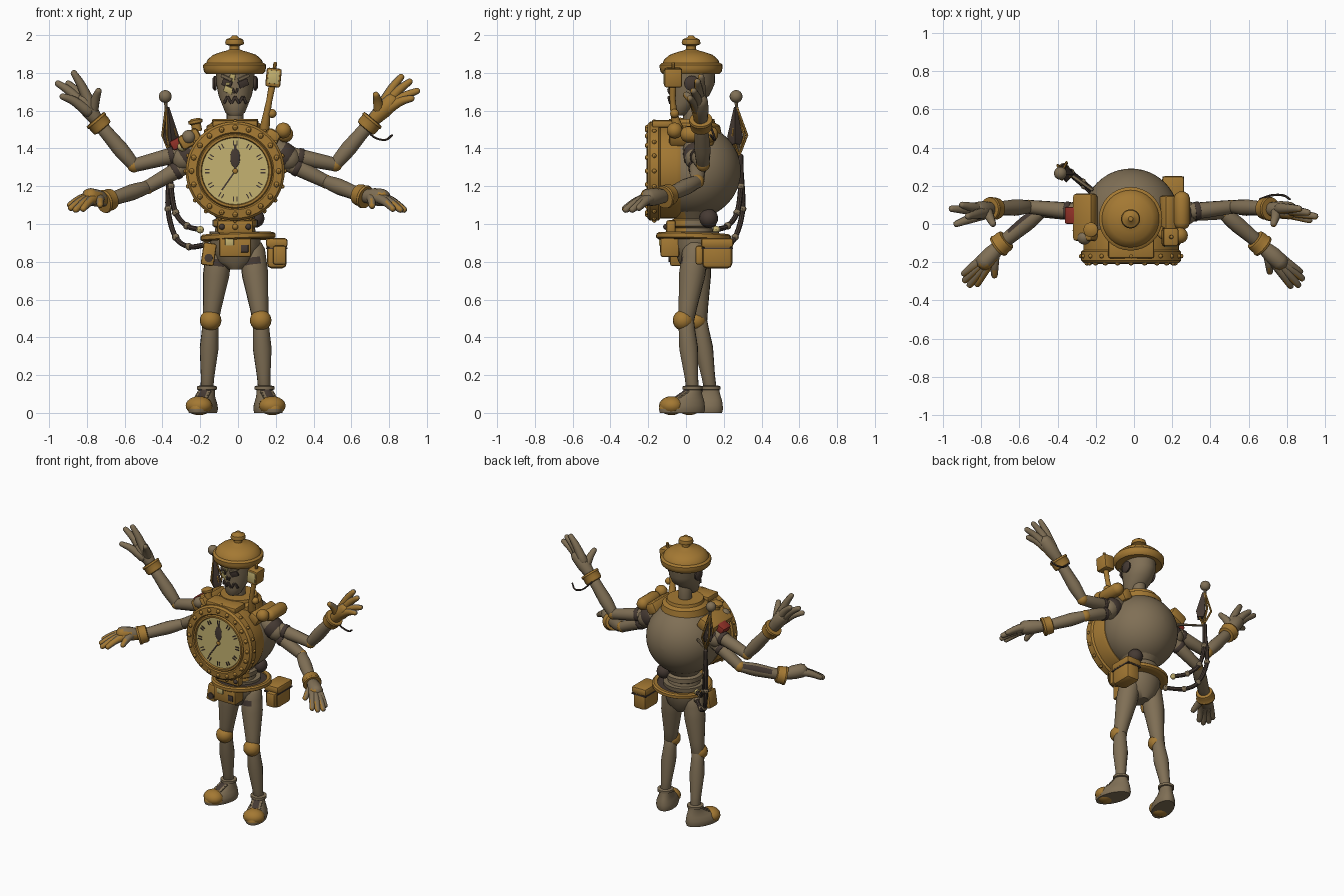
import bpy, bmesh, math
from mathutils import Vector as V, Matrix, Euler

if "Cube" in bpy.data.objects:
    bpy.data.objects.remove(bpy.data.objects["Cube"])

def mat(name, *rgb):
    m = bpy.data.materials.new(name)
    m.diffuse_color = (*rgb, 1)
    m.use_nodes = True
    m.node_tree.nodes["Principled BSDF"].inputs["Base Color"].default_value = m.diffuse_color
    return m

GOLD, GREY = mat("aged gold", .37, .19, .033), mat("grey brown", .215, .16, .092)
CREAM, DARK = mat("dial cream", .56, .45, .165), mat("dark brown", .06, .042, .033)
RED, CX = mat("dull red", .28, .03, .02), -.015

def finish(bm, name, mats, rule=None):
    bmesh.ops.recalc_face_normals(bm, faces=bm.faces)
    bm.normal_update()
    for f in bm.faces:
        f.material_index = rule(f.calc_center_median(), f.normal) if rule else 0
    me = bpy.data.meshes.new(name)
    bm.to_mesh(me)
    bm.free()
    for m in mats if isinstance(mats, list) else [mats]:
        me.materials.append(m)
    ob = bpy.data.objects.new(name, me)
    bpy.context.collection.objects.link(ob)
    bpy.ops.object.select_all(action='DESELECT')
    ob.select_set(True)
    bpy.context.view_layer.objects.active = ob
    bpy.ops.object.shade_smooth_by_angle(angle=math.radians(40))
    return ob

def skin(name, rings, mats, rule=None):
    bm, n = bmesh.new(), len(rings[0])
    vs = [[bm.verts.new(p) for p in r] for r in rings]
    for a, b in zip(vs, vs[1:]):
        for i in range(n):
            bm.faces.new((a[i], a[(i+1) % n], b[(i+1) % n], b[i]))
    bm.faces.new(vs[0])
    bm.faces.new(vs[-1])
    return finish(bm, name, mats, rule)

def circle(n):
    return [(math.cos(2*math.pi*i/n), math.sin(2*math.pi*i/n)) for i in range(n)]

def loft(name, rings, mats, rule=None, n=32):
    """Stack of ellipses (z, rx, ry, centre y) around the z axis."""
    return skin(name, [[(CX+rx*c, cy+ry*s, z) for c, s in circle(n)] for z, rx, ry, cy in rings], mats, rule)

def lathe(name, prof, loc, axis, mats, n=32):
    """Profile (radius, distance along axis)."""
    q = V(axis).to_track_quat('Z', 'Y')
    return skin(name, [[V(loc)+q @ V((r*c, r*s, h)) for c, s in circle(n)] for r, h in prof], mats)

def tube(name, pts, radii, mats, rule=None, n=14, steps=1):
    pts = [V(p) for p in pts]
    radii = radii if isinstance(radii, list) else [radii]*len(pts)
    if steps > 1:  # smooth path
        ext = [2*pts[0]-pts[1]] + pts + [2*pts[-1]-pts[-2]]
        P, R = [], []
        for i in range(len(pts)-1):
            a, b, c, d = ext[i:i+4]
            for t in (k/steps for k in range(steps)):
                P.append(.5*(2*b+(c-a)*t+(2*a-5*b+4*c-d)*t*t+(3*b-a-3*c+d)*t**3))
                R.append(radii[i]*(1-t)+radii[i+1]*t)
        pts, radii = P+[pts[-1]], R+[radii[-1]]
    d0, d1 = (pts[1]-pts[0]).normalized(), (pts[-1]-pts[-2]).normalized()
    r0, r1 = radii[0], radii[-1]
    # rounded ends
    P = [pts[0]-d0*r0*.8, pts[0]-d0*r0*.5] + pts + [pts[-1]+d1*r1*.5, pts[-1]+d1*r1*.8]
    R = [r0*.3, r0*.8] + radii + [r1*.8, r1*.3]
    rings, u = [], d0.orthogonal().normalized()
    for i, p in enumerate(P):
        d = (P[min(i+1, len(P)-1)]-P[max(i-1, 0)]).normalized()
        u = (u-d*u.dot(d)).normalized()
        rings.append([p+R[i]*(u*c+d.cross(u)*s) for c, s in circle(n)])
    return skin(name, rings, mats, rule)

def ball(name, loc, size, mats, rot=0, n=16):
    bm = bmesh.new()
    bmesh.ops.create_uvsphere(bm, u_segments=n, v_segments=n*3//4, radius=1, matrix=Matrix.LocRotScale(
        V(loc), Euler((0, 0, rot)), V(size if isinstance(size, tuple) else (size,)*3)))
    return finish(bm, name, mats)

def box(name, loc, size, mats, rot=(0, 0, 0), bevel=.012):
    bm = bmesh.new()
    bmesh.ops.create_cube(bm, size=1, matrix=Matrix.Diagonal((*size, 1)))
    if bevel:
        bmesh.ops.bevel(bm, geom=bm.edges[:], offset=bevel, segments=2, affect='EDGES', profile=.5)
    bm.transform(Matrix.LocRotScale(V(loc), Euler(rot), None))
    return finish(bm, name, mats)

# torso: round back shell, clock drum in front
C = V((CX, 0, 1.28))
shell = [(.25*math.sin(t*math.pi/24), .04+.25*math.cos(t*math.pi/24)) for t in range(1, 18)]
lathe("torso_shell", [(.004, .29)]+shell, C, (0, 1, 0), GREY, 40)
lathe("clock_drum", [(.225, .02), (.243, .03), (.25, .05), (.25, .135), (.262, .145), (.262, .19), (.25, .203), (.205, .208),
    (.198, .2), (.192, .21), (.18, .21), (.175, .195)], C, (0, -1, 0), GOLD, 48)
lathe("clock_dial", [(.177, .19), (.177, .198)], C, (0, -1, 0), CREAM, 48)
for s, c in circle(20):
    ball("front_rivet", C+V((s*.23, -.203, c*.23)), .015, GOLD, n=8)
    ball("side_rivet", C+V((s*.262, -.168, c*.262)), .012, GOLD, n=8)
for s, c in circle(12):
    for k in (-.009, .009):
        box("hour_mark", C+V((s*.148+c*k, -.2, c*.148-s*k)), (.006, .006, .026), DARK, (0, math.atan2(s, c), 0), 0)
box("hour_hand", C+V((0, -.202, .07)), (.012, .006, .14), DARK, bevel=0)
ball("hour_hand_leaf", C+V((0, -.202, .07)), (.026, .005, .05), DARK)
box("minute_hand", C+V((-.035, -.202, -.05)), (.008, .006, .125), DARK, (0, math.radians(35), 0), 0)
ball("hand_pin", C+V((0, -.202, 0)), (.014, .008, .014), GOLD)

# collar and neck
lathe("collar", [(.16, -.05), (.15, 0), (.125, .015), (.12, .035), (.09, .035)], (CX, .03, 1.52), (0, 0, 1), GOLD)
box("collar_block", (CX, -.12, 1.53), (.24, .12, .04), GOLD)
tube("neck", [(CX, .03, 1.5), (CX, .03, 1.68)], .045, GREY)

# head
HEAD = [(1.575, .035, .035, -.035), (1.59, .052, .05, -.03), (1.63, .068, .07, -.015), (1.68, .088, .105, .018),
    (1.74, .1, .122, .03), (1.85, .105, .125, .03)]
loft("skull", HEAD, GREY)

def face_plate(name, x, z, w, h, m, tilt=0, out=0):
    a, b = next((a, b) for a, b in zip(HEAD, HEAD[1:]) if a[0] <= z <= b[0])
    _, rx, ry, cy = V(a).lerp(V(b), (z-a[0])/(b[0]-a[0]))
    y = cy-ry*math.sqrt(max(0, 1-(x/rx)**2))
    box(name, (CX+x, y-out, z), (w, .014, h), m, (math.radians(12), tilt, x*6), .003)

for s in (-1, 1):
    face_plate("eye_socket", s*.043, 1.745, .054, .038, DARK, -s*.4, .002)
    face_plate("brow", s*.045, 1.775, .065, .016, GREY, -s*.4, .008)
    face_plate("nostril", s*.009, 1.705, .012, .026, DARK, s*.3, .002)
    lathe("ear", [(.036, 0), (.04, .012), (.025, .022)], (CX+s*.098, .03, 1.745), (s, 0, 0), DARK)
face_plate("eye", -.038, 1.742, .02, .014, CREAM, 0, .007)
face_plate("cheek_patch", -.035, 1.71, .05, .035, CREAM, .4, .001)
face_plate("forehead_patch", -.015, 1.775, .03, .04, CREAM, .2, .002)
for i in range(6):
    face_plate("grin", -.05+i*.02, 1.657, .014, .042, DARK, .5*(-1)**i, .002)

# cap with brim band and knob
lathe("cap", [(.12, -.03), (.15, -.03), (.162, -.018), (.166, .0), (.166, .018), (.157, .026), (.15, .028), (.143, .045),
    (.115, .07), (.07, .086), (.045, .092), (.026, .1), (.026, .118), (.048, .126), (.05, .134), (.045, .152),
    (.02, .163), (.012, .174)], (-.018, .027, 1.825), (0, 0, 1), GOLD)

# shoulders
box("left_shoulder_box", (-.255, .035, 1.45), (.12, .25, .08), GOLD, (0, -.5, 0), .02)
box("right_shoulder_box", (.18, .03, 1.46), (.08, .24, .08), GOLD, (0, .5, 0), .02)
tube("right_shoulder_roll", [(.25, .005, 1.475), (.25, .135, 1.475)], .043, GOLD)
ball("right_shoulder_knob", (.24, -.06, 1.495), .042, GOLD)
ball("left_shoulder_knob", (-.26, -.07, 1.46), .038, GREY)
ball("left_shoulder_lens", (-.295, -.035, 1.41), .026, CREAM)
lathe("valve", [(.026, 0), (.026, .04), (.038, .045), (.038, .06), (.02, .07)], (-.215, -.03, 1.49), (-.2, 0, 1), GOLD)
box("red_plate", (-.325, .045, 1.425), (.065, .09, .055), RED, (0, -.5, 0))
for s in (-1, 1):
    tube("shoulder_joint", [(s*.2-.01, .05, 1.4), (s*.285-.01, .06, 1.34)], .066, GREY)
    tube("shoulder_washer", [(s*.235-.01, .055, 1.375), (s*.265-.01, .058, 1.353)], .071, DARK)

# arms and hands
def arm(name, pts, palm, tips, lim=-2):
    sh, el, wr = (V(p) for p in pts)
    palm, paint = V(palm), [GREY, GOLD]
    def rule(c, nr):
        return int(nr.y < lim)
    tube(name+"_upper", [sh, sh.lerp(el, .5), el], [.046, .042, .036], GREY)
    lathe(name+"_band", [(.045, -.014), (.048, -.01), (.048, .01), (.045, .014)], sh.lerp(el, .3), el-sh, DARK)
    ball(name+"_elbow", el, .037, GOLD)
    tube(name+"_forearm", [el, el.lerp(wr, .25), el.lerp(wr, .4), el.lerp(wr, .75), wr], [.034, .041, .043, .038, .036],
         [GREY, DARK], lambda c, n: int(name == "left_lower_arm" and n.y > .2 and n.z > .3 and -.64 < c.x < -.5))
    lathe(name+"_cuff", [(.04, -.034), (.054, -.03), (.058, -.015), (.058, .012), (.063, .02), (.06, .032), (.035, .034)],
          wr, wr-el, GOLD)
    tube(name+"_palm", [wr, wr.lerp(palm, .6), palm], [.032, .046, .046], paint, rule)
    for i, t in enumerate(V(t) for t in tips):
        base = wr.lerp(palm, .45) if i == 4 else wr.lerp(palm, .7)+(t-(V(tips[1])+V(tips[2]))/2)*.25
        tube(name+("_thumb" if i == 4 else "_finger"), [base, base.lerp(t, .55)+V((0, 0, .012)), t],
             [.032, .024, .017], paint, rule, n=10, steps=3)

arm("left_raised_arm", [(-.26, .06, 1.385), (-.55, .09, 1.31), (-.735, .08, 1.53)], (-.82, .07, 1.65),
    [(-.87, .04, 1.8), (-.9, .1, 1.745), (-.955, .08, 1.745), (-.93, .0, 1.675), (-.738, .0, 1.705)])
arm("right_raised_arm", [(.25, .06, 1.37), (.515, .09, 1.315), (.695, .08, 1.53)], (.815, .07, 1.65),
    [(.865, .08, 1.78), (.91, .06, 1.755), (.95, .04, 1.705), (.92, .02, 1.665), (.73, .0, 1.685)], -.4)
arm("left_lower_arm", [(-.26, .06, 1.32), (-.48, .07, 1.195), (-.69, -.1, 1.125)], (-.785, -.2, 1.145),
    [(-.89, -.26, 1.1), (-.885, -.295, 1.085), (-.86, -.32, 1.075), (-.82, -.315, 1.08), (-.73, -.27, 1.1)], -.45)
arm("right_lower_arm", [(.25, .06, 1.33), (.465, .06, 1.225), (.655, -.1, 1.15)], (.765, -.2, 1.14),
    [(.87, -.25, 1.085), (.88, -.285, 1.075), (.86, -.32, 1.075), (.82, -.325, 1.08), (.71, -.25, 1.095)], -.7)
tube("cuff_wire", [(.66, .13, 1.52), (.72, .15, 1.46), (.78, .15, 1.445), (.815, .13, 1.47)], .006, DARK, n=6, steps=4)

# waist, belt, pelvis and bags
loft("waist", [(.92, .115, .11, .04), (.98, .105, .1, .04), (.99, .12, .12, .04), (1.02, .12, .12, .04), (1.03, .1, .1, .04),
    (1.07, .13, .13, .04)], [GREY, GOLD], lambda c, n: int(c.y < 0))
box("waist_plate", (CX, -.08, .985), (.19, .05, .07), GOLD)
for x in (-.07, 0, .07):
    ball("waist_rivet", (CX+x, -.105, .985), .016, DARK if x else GOLD, n=10)
ball("waist_motor", (.09, .12, 1.03), .05, DARK)
lathe("belt", [(.165, -.016), (.185, -.018), (.198, -.01), (.198, .01), (.188, .018), (.165, .016), (.165, -.016)],
      (.0, .04, .932), (-.04, .03, 1), GOLD)
lathe("belt_lining", [(.1, -.008), (.17, -.008), (.17, .006), (.1, .006)], (.0, .04, .932), (-.04, .03, 1), DARK)
loft("pelvis", [(.76, .04, .06, .05), (.8, .11, .09, .05), (.88, .135, .115, .05), (.96, .135, .125, .05)], GREY)
for name, loc, size, m, rot, bev in (
        ("buckle_box", (CX, -.085, .88), (.17, .1, .11), GOLD, 0, .012),
        ("buckle_gauge", (-.045, -.135, .905), (.045, .018, .04), CREAM, 0, .004),
        ("buckle_slot", (.035, -.134, .87), (.04, .009, .04), DARK, 0, .003),
        ("hip_bag", (.205, .165, .84), (.105, .16, .15), GOLD, 0, .025),
        ("hip_bag_flap", (.205, .165, .9), (.115, .172, .05), GOLD, 0, .015),
        ("hip_bag_pocket", (.22, .07, .835), (.07, .04, .1), GOLD, 0, .012),
        ("hip_bag_seam", (.205, .165, .872), (.112, .167, .009), DARK, 0, 0),
        ("left_pouch", (-.155, -.04, .84), (.07, .09, .12), GOLD, .15, .012)):
    box(name, loc, size, m, (0, rot, 0), bev)
lathe("pouch_ring", [(.022, 0), (.022, .008), (.012, .009)], (-.155, -.084, .82), (0, -1, 0), DARK)

# legs and shoes
for nm, h, k, a, turn in (("left", (-.1, .06, .86), (-.145, .07, .49), (-.165, .13, .12), -.35),
                          ("right", (.075, .05, .86), (.12, .0, .49), (.14, .035, .12), .35)):
    h, k, a, R = V(h), V(k), V(a), Matrix.Rotation(turn, 3, 'Z')
    tube(nm+"_thigh", [h, h.lerp(k, .12), h.lerp(k, .22), h.lerp(k, .35), h.lerp(k, .8), k], [.068, .069, .07, .07, .05, .043],
         [GREY, DARK], lambda c, n: int(n.y < -.75 and .77 < c.z < .83))
    ball(nm+"_knee", k+V((0, -.015, 0)), (.057, .055, .055), GOLD)
    tube(nm+"_shin", [k, k.lerp(a, .15), k.lerp(a, .4), k.lerp(a, .8), a], [.042, .044, .05, .036, .033], GREY)
    lathe(nm+"_ankle_ring", [(.04, -.012), (.053, -.008), (.053, .008), (.04, .012)], a+V((0, 0, .012)), (0, 0, 1), GREY)
    shoe = [(0, .066, .122, -.06), (.02, .071, .128, -.06), (.04, .068, .124, -.058), (.065, .058, .108, -.045),
            (.085, .047, .078, -.022), (.115, .042, .05, -.002), (.13, .041, .045, 0)]
    ob = loft(nm+"_shoe", shoe, [GREY, GOLD, DARK], lambda c, n: 1 if c.y < -.105 and c.z > .012 else
              2 if c.z > .06 and n.y < -.5 else 0, 40)
    ob.data.transform(Matrix.Translation((a.x, a.y, 0)) @ R.to_4x4() @ Matrix.Translation((-CX, 0, 0)))
    ball(nm+"_toe_cap", a+R @ V((0, -.12, -.082)), (.072, .064, .05), GOLD, turn)
    for j in range(3):
        box(nm+"_lace", a+R @ V((0, -.082+.02*j, -.036+.013*j)), (.075, .02, .009), GREY, (.6, 0, turn), .002)

# aerial with ball, diamond frame and hoses on the left
ball("aerial_ball", (-.385, .265, 1.675), .034, GREY)
tube("aerial_rod", [(-.385, .265, 1.675), (-.36, .28, 1.36), (-.22, .18, 1.36)], .009, GREY, n=8)
for x, y in ((.012, .045), (.035, -.03), (-.012, -.045), (-.035, .03)):
    tube("aerial_frame", [(-.38, .268, 1.62), (-.365+x, .278+y, 1.47), (-.355, .28, 1.36)], .007, GOLD, n=6)
lathe("aerial_fin", [(.006, 0), (.042, .16), (.03, .2)], (-.37, .26, 1.62), (.1, 0, -1), DARK, 4)
for h in ([(-.36, .29, 1.36), (-.355, .29, 1.2), (-.33, .27, 1.06), (-.27, .22, .99), (-.2, .16, .97)],
          [(-.36, .29, 1.3), (-.37, .3, 1.08), (-.33, .26, .93), (-.26, .2, .88), (-.17, .12, .89)]):
    tube("hose", h, .014, DARK, n=8, steps=6)
    for p in h[1:]:
        ball("hose_joint", p, .02, CREAM if p[2] == .97 else GREY, n=8)

# lamp box on a bent pipe on the right
tube("lamp_pipe", [(.14, -.04, 1.5), (.15, -.06, 1.57), (.165, -.07, 1.65), (.18, -.07, 1.73)], [.028, .02, .016, .018], GOLD, steps=4)
ball("lamp_pipe_joint", (.18, -.06, 1.585), .024, GOLD)
box("lamp_box", (.188, -.068, 1.775), (.08, .095, .1), GOLD, (0, .1, 0))
box("lamp_window", (.188, -.115, 1.778), (.06, .009, .07), CREAM, (0, .1, 0), .002)
tube("lamp_spike", [(.193, -.068, 1.82), (.197, -.068, 1.85)], .01, GOLD, n=8)
